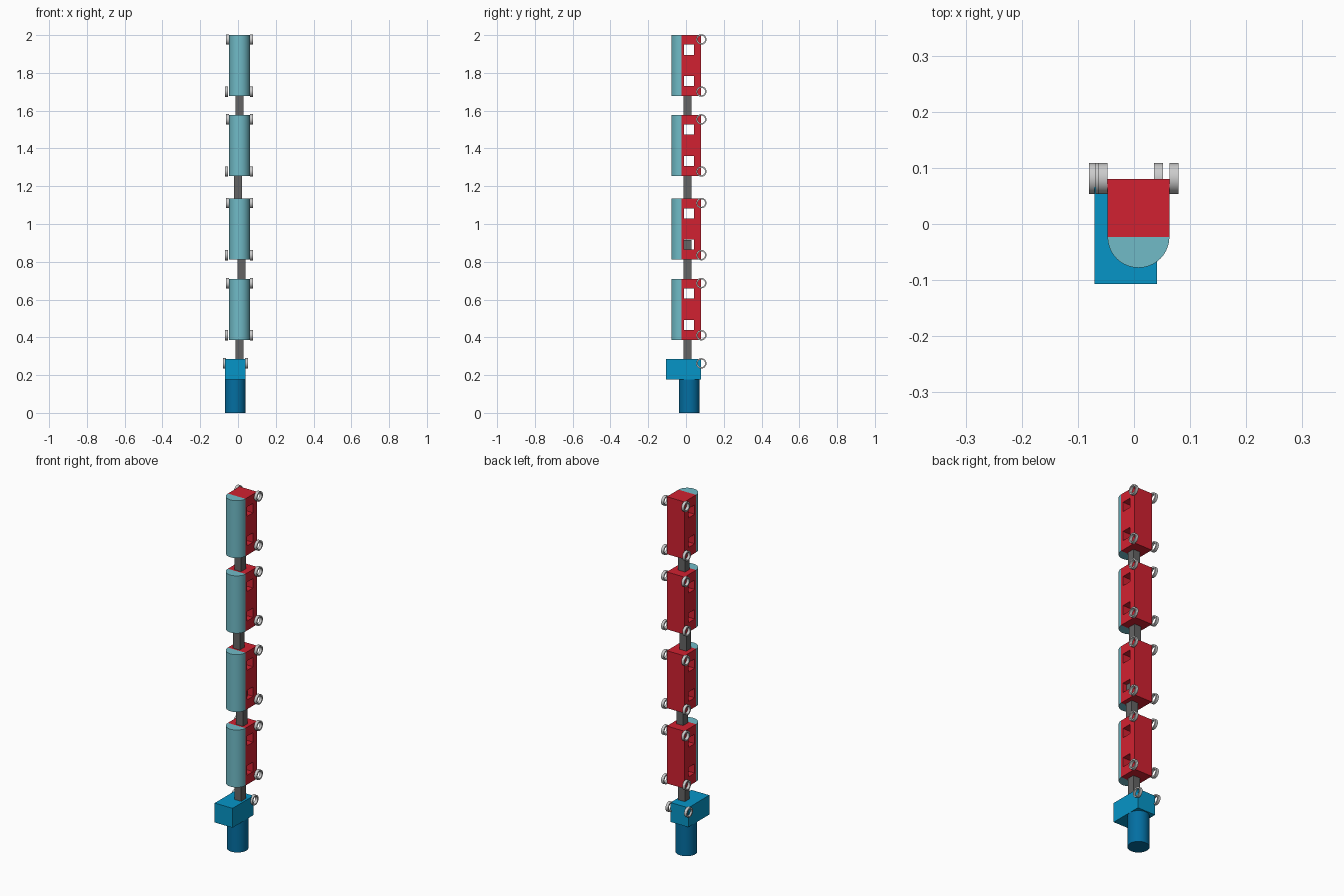
import bpy, bmesh, math
from mathutils import Matrix

if "Cube" in bpy.data.objects:
    bpy.data.objects.remove(bpy.data.objects["Cube"])


def material(name, rgb):
    m = bpy.data.materials.new(name)
    m.diffuse_color = [(c / 255) ** 2.2 for c in rgb] + [1]
    m.use_nodes = True
    m.node_tree.nodes["Principled BSDF"].inputs["Base Color"].default_value = m.diffuse_color
    return m


RED = material("red", (208, 38, 52))
TEAL = material("teal", (112, 186, 198))
BLUE = material("blue", (14, 148, 198))
DARK_BLUE = material("dark_blue", (11, 110, 160))
DARK = material("dark_grey", (100, 100, 100))


def finish(name, bm, mat=None, smooth=False):
    bmesh.ops.recalc_face_normals(bm, faces=bm.faces[:])
    me = bpy.data.meshes.new(name)
    bm.to_mesh(me)
    bm.free()
    ob = bpy.data.objects.new(name, me)
    bpy.context.collection.objects.link(ob)
    if mat:
        me.materials.append(mat)
    if smooth:
        bpy.ops.object.select_all(action='DESELECT')
        ob.select_set(True)
        bpy.context.view_layer.objects.active = ob
        bpy.ops.object.shade_smooth_by_angle(angle=math.radians(30))
    return ob


def add_box(bm, x, y, z):
    size = [b - a for a, b in (x, y, z)]
    mid = [(a + b) / 2 for a, b in (x, y, z)]
    bmesh.ops.create_cube(bm, size=1, matrix=Matrix.Translation(mid) @ Matrix.Diagonal((*size, 1)))


def box(name, x, y, z, mat):
    bm = bmesh.new()
    add_box(bm, x, y, z)
    return finish(name, bm, mat)


def ring(name, x, z, y=0.081, outer=0.0275, inner=0.020, width=0.016, n=40):
    """Short open tube whose axis runs along x."""
    bm = bmesh.new()
    section = [(x, inner), (x + width, inner), (x + width, outer), (x, outer)]
    loops = []
    for i in range(n):
        a = 2 * math.pi * i / n
        loops.append([bm.verts.new((px, y + r * math.cos(a), z + r * math.sin(a))) for px, r in section])
    for i in range(n):
        p, q = loops[i], loops[(i + 1) % n]
        for k in range(4):
            bm.faces.new((p[k], p[(k + 1) % 4], q[(k + 1) % 4], q[k]))
    return finish(name, bm, smooth=True)


def half_round(name, cx, cy, r, z0, z1, mat, n=32):
    """Half cylinder bulging towards the front."""
    bm = bmesh.new()
    arc = [bm.verts.new((cx + r * math.cos(a), cy + r * math.sin(a), z0))
           for a in (math.pi + math.pi * i / n for i in range(n + 1))]
    face = bm.faces.new(arc)
    ext = bmesh.ops.extrude_face_region(bm, geom=[face])
    bmesh.ops.translate(bm, vec=(0, 0, z1 - z0),
                        verts=[v for v in ext["geom"] if isinstance(v, bmesh.types.BMVert)])
    return finish(name, bm, mat, smooth=True)


# Base: round handle, block and its two rings
bm = bmesh.new()
bmesh.ops.create_cone(bm, cap_ends=True, segments=48, radius1=0.055, radius2=0.055, depth=0.177,
                      matrix=Matrix.Translation((-0.0145, 0.017, 0.0885)))
finish("base_handle", bm, DARK_BLUE, smooth=True)
box("base_block", (-0.070, 0.041), (-0.107, 0.079), (0.176, 0.285), BLUE)
ring("base_ring_left", -0.080, 0.262)
ring("base_ring_right", 0.036, 0.262)

# Four identical segments: pierced red body, rounded front, four rings
H = 0.323
for i, z in enumerate((0.387, 0.811, 1.254, 1.677), 1):
    body = box(f"segment_{i}_body", (-0.047, 0.063), (-0.023, 0.0805), (z, z + H), RED)
    bm = bmesh.new()
    for h in (0.053, 0.219):
        add_box(bm, (-0.1, 0.1), (-0.010, 0.043), (z + h, z + h + 0.053))
    cutter = finish(f"segment_{i}_window_cutter", bm, RED)
    cutter.hide_render = True
    cutter.hide_viewport = True
    cut = body.modifiers.new("windows", 'BOOLEAN')
    cut.operation = 'DIFFERENCE'
    cut.solver = 'EXACT'
    cut.object = cutter
    half_round(f"segment_{i}_front", 0.008, -0.023, 0.055, z, z + H, TEAL)
    for level, h, left in (("lower", 0.024, -0.069), ("upper", 0.300, -0.063)):
        ring(f"segment_{i}_{level}_ring_left", left, z + h)
        ring(f"segment_{i}_{level}_ring_right", 0.063, z + h)

# Square rods joining the segments
for i, (x, z0, z1) in enumerate(((-0.013, 0.280, 0.395), (-0.002, 0.700, 0.916),
                                 (-0.022, 1.125, 1.265), (-0.014, 1.567, 1.687)), 1):
    box(f"rod_{i}", (x, x + 0.042), (-0.013, 0.029), (z0, z1), DARK)
